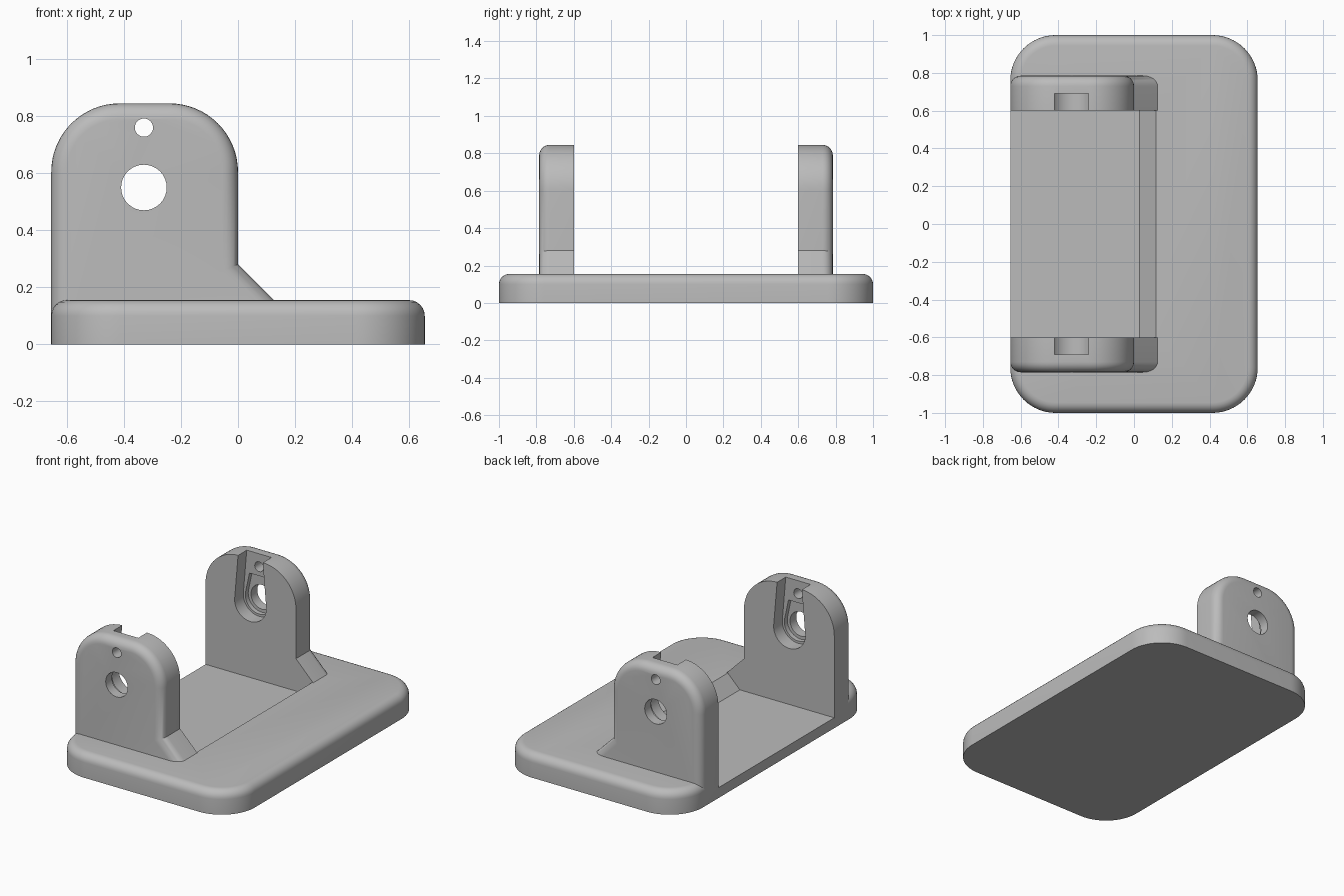
import bpy, bmesh
from math import sin, cos, radians
from mathutils import Matrix

if "Cube" in bpy.data.objects:
    bpy.data.objects.remove(bpy.data.objects["Cube"], do_unlink=True)

grey = bpy.data.materials.new("plain grey")
grey.use_nodes = True
grey.diffuse_color = (0.5, 0.5, 0.5, 1)
grey.node_tree.nodes["Principled BSDF"].inputs["Base Color"].default_value = (0.5, 0.5, 0.5, 1)

FILLET = 0.055
TOP = 0.155       # top of the base plate
FLOOR = 0.068     # floor of the recess between the uprights
HOLE_X = -0.33


def arc(cx, cy, r, start, end, steps=16):
    angles = [radians(start + (end - start) * i / steps) for i in range(steps + 1)]
    return [(cx + r * cos(a), cy + r * sin(a)) for a in angles]


def prism(name, points, low, high, along_y=True, fillet_rule=None):
    """Extrude a profile; round the edges of the far face chosen by the rule."""
    bm = bmesh.new()

    def place(p, d):
        return (p[0], d, p[1]) if along_y else (p[0], p[1], d)

    near = [bm.verts.new(place(p, low)) for p in points]
    far = [bm.verts.new(place(p, high)) for p in points]
    bm.faces.new(near)
    cap = bm.faces.new(far)
    n = len(points)
    for i in range(n):
        j = (i + 1) % n
        bm.faces.new((near[i], near[j], far[j], far[i]))
    bmesh.ops.recalc_face_normals(bm, faces=bm.faces[:])
    if fillet_rule:
        edges = [e for e in cap.edges if fillet_rule(e)]
        bmesh.ops.bevel(bm, geom=edges, offset=FILLET, segments=6,
                        profile=0.5, affect='EDGES')
    mesh = bpy.data.meshes.new(name)
    bm.to_mesh(mesh)
    bm.free()
    obj = bpy.data.objects.new(name, mesh)
    bpy.context.collection.objects.link(obj)
    mesh.materials.append(grey)
    return obj


def activate(obj):
    bpy.ops.object.select_all(action='DESELECT')
    obj.select_set(True)
    bpy.context.view_layer.objects.active = obj


def cut(obj, cutter):
    cutter.hide_render = True
    mod = obj.modifiers.new("cut", 'BOOLEAN')
    mod.operation = 'DIFFERENCE'
    mod.solver = 'EXACT'
    mod.object = cutter
    activate(obj)
    bpy.ops.object.modifier_apply(modifier=mod.name)
    bpy.data.objects.remove(cutter, do_unlink=True)


def smooth(obj):
    activate(obj)
    bpy.ops.object.shade_smooth_by_angle(angle=radians(30))


# Base plate with rounded corners and a filleted top edge
hx, hy, r = 0.655, 1.0, 0.24
outline = (arc(hx - r, hy - r, r, 0, 90) + arc(r - hx, hy - r, r, 90, 180)
           + arc(r - hx, r - hy, r, 180, 270) + arc(hx - r, r - hy, r, 270, 360))
base = prism("base_plate", outline, 0, TOP, along_y=False, fillet_rule=lambda e: True)

# Open recess with a sloped end
recess = [(-0.8, FLOOR), (0.03, FLOOR), (0.16, FLOOR + 0.13), (-0.8, FLOOR + 0.13)]
cut(base, prism("recess_cutter", recess, -0.6, 0.6))
smooth(base)

# Upright profile: rounded top and a sloped foot that runs into the base
profile = ([(-hx, 0.07)] + arc(-0.415, 0.605, r, 180, 90) + arc(-r, 0.605, r, 90, 0)
           + [(0, 0.28), (0.21, 0.07)])


def keyhole(radius, half_top, top):
    """Tapered arm that widens down into a round hub."""
    return ([(HOLE_X - half_top, top)] + arc(HOLE_X, 0.55, radius, 170, 370, 32)
            + [(HOLE_X + half_top, top)])


def above_bottom(edge):
    return max(v.co.z for v in edge.verts) > 0.08


for name, side in (("back_upright", 1), ("front_upright", -1)):
    upright = prism(name, profile, 0.6, 0.785, fillet_rule=above_bottom)
    # Stepped arm socket on the inner face
    cut(upright, prism("socket_cutter", keyhole(0.115, 0.085, 0.9), 0.55, 0.69))
    cut(upright, prism("deep_socket_cutter", keyhole(0.1, 0.07, 0.7), 0.56, 0.72))
    # Shaft hole and pin hole
    for z, radius in ((0.55, 0.08), (0.76, 0.032)):
        cut(upright, prism("hole_cutter", arc(HOLE_X, z, radius, 0, 348.75, 31), 0.5, 0.9))
    if side < 0:
        upright.data.transform(Matrix.Scale(-1, 4, (0, 1, 0)))
        upright.data.flip_normals()
    smooth(upright)
